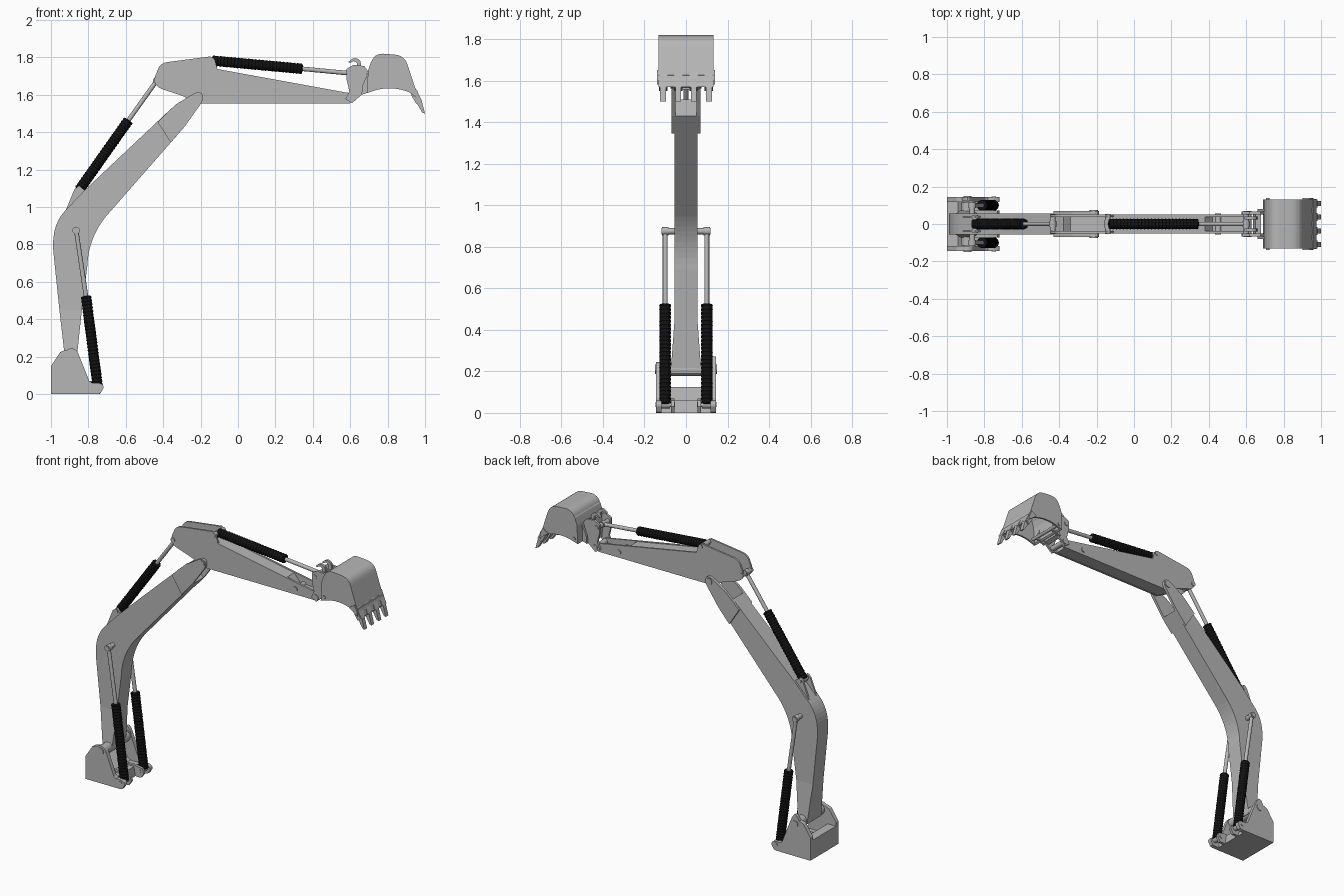
import bpy, bmesh, math
from mathutils import Vector

cube = bpy.data.objects.get("Cube")
if cube:
    bpy.data.objects.remove(cube, do_unlink=True)


def material(name, value):
    m = bpy.data.materials.new(name)
    m.use_nodes = True
    m.diffuse_color = (value, value, value, 1)
    m.node_tree.nodes["Principled BSDF"].inputs["Base Color"].default_value = (value, value, value, 1)
    return m


GREY = material("light grey", 0.47)
BLACK = material("black", 0.006)


def finish(name, bm, mat=GREY, smooth=False):
    bmesh.ops.recalc_face_normals(bm, faces=bm.faces)
    mesh = bpy.data.meshes.new(name)
    bm.to_mesh(mesh)
    bm.free()
    mesh.materials.append(mat)
    ob = bpy.data.objects.new(name, mesh)
    bpy.context.collection.objects.link(ob)
    if smooth:
        bpy.ops.object.select_all(action='DESELECT')
        ob.select_set(True)
        bpy.context.view_layer.objects.active = ob
        bpy.ops.object.shade_smooth_by_angle(angle=math.radians(35))
    return ob


def prism(name, profile, y0, y1, flare=None):
    """Side profile in x, z extruded from y0 to y1; flare scales the width by height."""
    bm = bmesh.new()
    rings = []
    for y in (y0, y1):
        rings.append([bm.verts.new((x, y * (flare(z) if flare else 1), z)) for x, z in profile])
    a, b = rings
    bm.faces.new(a)
    bm.faces.new(b[::-1])
    for i in range(len(a)):
        j = (i + 1) % len(a)
        bm.faces.new((a[i], b[i], b[j], a[j]))
    return finish(name, bm)


def pair(name, profile, inner, outer):
    for side, s in (("left", 1), ("right", -1)):
        prism(f"{side}_{name}", profile, s * inner, s * outer)


def lathe(name, start, end, steps, mat=GREY, sides=20):
    """Turned part: steps are (fraction along the axis, radius)."""
    a, b = Vector(start), Vector(end)
    turn = (b - a).to_track_quat('Z', 'Y')
    bm = bmesh.new()
    rings = []
    for t, r in steps:
        rings.append([bm.verts.new(a.lerp(b, t) + turn @ Vector((r * math.cos(k * math.tau / sides),
                      r * math.sin(k * math.tau / sides), 0))) for k in range(sides)])
    for p, q in zip(rings, rings[1:]):
        for k in range(sides):
            n = (k + 1) % sides
            bm.faces.new((p[k], p[n], q[n], q[k]))
    bm.faces.new(rings[0])
    bm.faces.new(rings[-1])
    return finish(name, bm, mat, True)


def pin(name, x, z, radius, half, y=0):
    lathe(name, (x, y - half, z), (x, y + half, z), [(0, radius), (1, radius)])


def ram(name, foot, joint, head, y):
    """Hydraulic ram: ribbed barrel from foot to joint, rod on to head, and end eyes."""
    f, j, h = (Vector((p[0], y, p[1])) for p in (foot, joint, head))
    ribs = 26
    steps = [(0, 0.018)]
    for i in range(ribs):
        steps += [((i + 0.15) / ribs, 0.0265), ((i + 0.5) / ribs, 0.029), ((i + 0.85) / ribs, 0.0265)]
    lathe(name + "_barrel", f, j, steps + [(1, 0.018)], BLACK)
    lathe(name + "_rod", j, h, [(0, 0.012), (1, 0.012)])
    pin(name + "_rod_eye", head[0], head[1], 0.02, 0.015, y)
    pin(name + "_foot_eye", foot[0], foot[1], 0.018, 0.022, y)


def bend(p, c, q, n=10):
    """Smooth corner from p to q pulled toward c."""
    p, c, q = Vector(p), Vector(c), Vector(q)
    return [tuple(p.lerp(c, t / n).lerp(c.lerp(q, t / n), t / n)) for t in range(n + 1)]


# Base: two cheek plates joined by a sloped block
cheek = ([(-1, 0), (-1, 0.15), (-0.95, 0.225), (-0.925, 0.235)]
         + bend((-0.915, 0.235), (-0.89, 0.255), (-0.865, 0.235), 6)
         + [(-0.855, 0.22), (-0.795, 0.07)] + bend((-0.78, 0.06), (-0.71, 0.065), (-0.72, 0.03), 6)
         + [(-0.735, 0.005), (-0.75, 0)])
pair("base_cheek", cheek, 0.118, 0.145)
prism("base_block", [(-1, 0), (-1, 0.125), (-0.94, 0.125), (-0.86, 0.06), (-0.79, 0.06), (-0.78, 0)], -0.12, 0.12)
pair("base_inner_lug", [(-0.87, 0), (-0.87, 0.07), (-0.78, 0.07), (-0.73, 0.06), (-0.72, 0.03), (-0.74, 0)],
     0.055, 0.072)
prism("base_tall_lug", bend((-0.93, 0.2), (-0.89, 0.345), (-0.85, 0.2)), 0.125, 0.145)
pin("boom_foot_pin", -0.89, 0.21, 0.022, 0.15)
pin("boom_foot_tube", -0.89, 0.21, 0.032, 0.115)
for s in (-1, 1):
    pin("ram_foot_pin", -0.75, 0.04, 0.012, 0.048, s * 0.1)

# Boom: flared foot, bent main box and a fork at the top
prism("boom_foot", [(-0.925, 0.19), (-0.955, 0.45), (-0.835, 0.45), (-0.862, 0.19)], -0.055, 0.055,
      lambda z: 1 + 0.35 * (0.45 - z) / 0.26)
boom = ([(-0.955, 0.45)] + bend((-0.985, 0.74), (-1.005, 0.9), (-0.92, 0.985))
        + [(-0.82, 1.09), (-0.377, 1.508), (-0.285, 1.43)]
        + bend((-0.71, 0.945), (-0.8, 0.83), (-0.805, 0.69)) + [(-0.835, 0.45)])
prism("boom_box", boom, -0.055, 0.055)
fork = ([(-0.43, 1.455), (-0.377, 1.508), (-0.33, 1.55)]
        + bend((-0.235, 1.608), (-0.185, 1.63), (-0.187, 1.575), 6)
        + [(-0.2, 1.55), (-0.285, 1.43), (-0.36, 1.345)])
pair("boom_fork_plate", fork, 0.051, 0.069)
pair("arm_ram_bracket", [(-0.93, 0.96), (-0.875, 1.095), (-0.85, 1.115), (-0.82, 1.09), (-0.78, 1.09)], 0.031, 0.043)
pin("arm_ram_foot_pin", -0.85, 1.095, 0.014, 0.048)
pin("boom_ram_head_pin", -0.865, 0.875, 0.015, 0.118)
pin("stick_pivot_pin", -0.215, 1.585, 0.022, 0.074)

# Stick: side plates around a lower core
side = (bend((-0.41, 1.632), (-0.47, 1.66), (-0.43, 1.73), 6) + bend((-0.425, 1.745), (-0.41, 1.77), (-0.38, 1.775), 4)
        + [(-0.15, 1.805), (-0.125, 1.79), (-0.11, 1.738), (0.58, 1.612)]
        + bend((0.6, 1.61), (0.64, 1.59), (0.6, 1.555), 6) + [(-0.22, 1.555), (-0.3, 1.595)])
pair("stick_side_plate", side, 0.038, 0.05)
prism("stick_core", [(-0.33, 1.612), (-0.34, 1.72), (-0.11, 1.735), (0.38, 1.645), (0.42, 1.595),
                     (0.59, 1.58), (0.59, 1.557), (-0.22, 1.557)], -0.04, 0.04)
pin("stick_rear_pin", -0.435, 1.675, 0.015, 0.054)
pin("bucket_ram_foot_pin", -0.14, 1.785, 0.014, 0.054)
pin("link_pin", 0.45, 1.59, 0.016, 0.056)

# Hydraulic rams
for side_name, s in (("left", 1), ("right", -1)):
    ram(side_name + "_boom_ram", (-0.75, 0.04), (-0.813, 0.525), (-0.865, 0.875), s * 0.1)
ram("arm_ram", (-0.85, 1.09), (-0.585, 1.465), (-0.435, 1.675), 0)
ram("bucket_ram", (-0.14, 1.783), (0.345, 1.739), (0.6, 1.715), 0)

# Coupler with hooks and cross tubes
coupler = [(0.58, 1.738), (0.617, 1.76), (0.675, 1.754), (0.695, 1.727), (0.675, 1.658), (0.665, 1.604),
           (0.61, 1.556), (0.575, 1.577), (0.595, 1.62), (0.58, 1.684)]
pair("coupler_plate", coupler, 0.052, 0.066)
prism("coupler_block", [(0.645, 1.6), (0.635, 1.68), (0.65, 1.745), (0.68, 1.74), (0.675, 1.61)], -0.053, 0.053)
hook = (bend((0.59, 1.775), (0.625, 1.815), (0.655, 1.78), 6) + [(0.66, 1.74), (0.635, 1.74)]
        + bend((0.635, 1.77), (0.62, 1.79), (0.6, 1.77), 4))
pair("coupler_hook", hook, 0.025, 0.04)
pin("coupler_upper_pin", 0.6, 1.715, 0.015, 0.07)
pin("coupler_lower_pin", 0.61, 1.585, 0.018, 0.07)

# Bucket: bent shell, side plates, lip and teeth
shell = ([(0.69, 1.61), (0.695, 1.73), (0.71, 1.775)] + bend((0.715, 1.78), (0.73, 1.82), (0.775, 1.82), 6)
         + bend((0.84, 1.815), (0.89, 1.81), (0.905, 1.765), 6) + [(0.955, 1.615)])
rim = bend((0.945, 1.6), (0.82, 1.665), (0.695, 1.61), 10)
pair("bucket_side", shell + rim[:-1], 0.12, 0.132)
centre = Vector((0.8, 1.68))
inner = [tuple(Vector(p) + (centre - Vector(p)).normalized() * 0.014) for p in shell]
prism("bucket_shell", shell + inner[::-1], -0.12, 0.12)
prism("bucket_lip", [(0.928, 1.63), (0.958, 1.625), (0.975, 1.57), (0.962, 1.568)], -0.133, 0.133)
pair("side_cutter", [(0.9, 1.625), (0.94, 1.65), (0.957, 1.61), (0.96, 1.58)], 0.13, 0.14)
pair("bucket_ear", [(0.66, 1.6), (0.665, 1.65), (0.70, 1.73), (0.72, 1.62)], 0.066, 0.08)
for y in (-0.11, -0.037, 0.037, 0.11):
    prism("tooth_holder", [(0.925, 1.6), (0.95, 1.635), (0.982, 1.57), (0.955, 1.55)], y - 0.021, y + 0.021)
    prism("tooth_tip", [(0.95, 1.565), (0.98, 1.575), (1, 1.5), (0.985, 1.505)], y - 0.014, y + 0.014)
pin("bucket_rim_pin", 0.715, 1.64, 0.01, 0.138)
